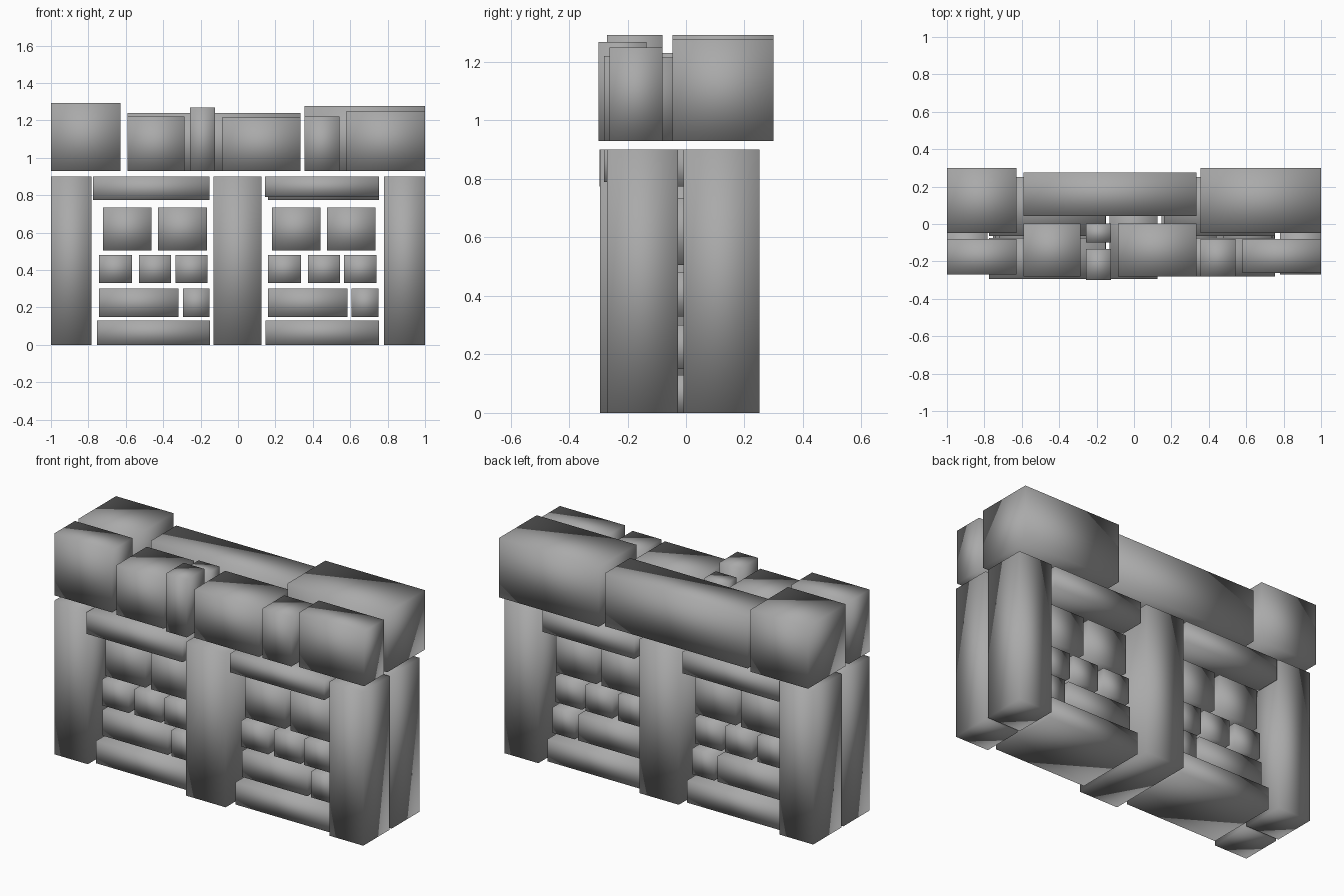
import bpy

if "Cube" in bpy.data.objects:
    bpy.data.objects.remove(bpy.data.objects["Cube"], do_unlink=True)

GREY = (0.4, 0.4, 0.4, 1)
stone = bpy.data.materials.new("stone_grey")
stone.use_nodes = True
stone.diffuse_color = GREY
stone.node_tree.nodes["Principled BSDF"].inputs["Base Color"].default_value = GREY


def block(name, xs, ys, zs):
    """Smooth shaded stone filling the given x, y and z ranges."""
    spans = (xs, ys, zs)
    bpy.ops.mesh.primitive_cube_add(size=1, location=[(a + b) / 2 for a, b in spans])
    ob = bpy.context.object
    ob.name = name
    ob.scale = [b - a for a, b in spans]
    bpy.ops.object.transform_apply(location=False, rotation=False, scale=True)
    bpy.ops.object.shade_smooth()
    ob.data.materials.append(stone)


# Paired end posts and one deep centre post
for side, xs in (("right", (-1, -0.783)), ("left", (0.78, 1))):
    block(side + "_front_post", xs, (-0.27, -0.027), (0, 0.9))
    block(side + "_back_post", xs, (-0.008, 0.252), (0, 0.9))
block("centre_post", (-0.13, 0.126), (-0.294, 0.252), (0, 0.9))

# Stones stacked in each opening: height range, depth range, x ranges
courses = [
    ("sill", (0, 0.13), (-0.235, 0.205), [(-0.755, -0.15)]),
    ("lower_stone", (0.15, 0.3), (-0.195, 0.16), [(-0.742, -0.317), (-0.295, -0.152)]),
    ("small_stone", (0.33, 0.48), (-0.2, 0.15),
     [(-0.742, -0.567), (-0.53, -0.357), (-0.335, -0.163)]),
    ("upper_stone", (0.505, 0.735), (-0.195, 0.15), [(-0.722, -0.462), (-0.428, -0.167)]),
]
for side, dx in (("right", 0), ("left", 0.903)):
    for name, zs, ys, ranges in courses:
        for x0, x1 in ranges:
            block(side + "_" + name, (x0 + dx, x1 + dx), ys, zs)

# Lintels over the openings
block("right_front_lintel", (-0.775, -0.152), (-0.295, -0.075), (0.775, 0.9))
block("left_front_lintel", (0.145, 0.755), (-0.28, -0.075), (0.79, 0.9))
block("right_back_lintel", (-0.775, -0.152), (-0.065, 0.25), (0.775, 0.9))
block("left_back_lintel", (0.16, 0.755), (-0.065, 0.25), (0.775, 0.9))

# Cap stones: x range, y range, top
caps = [
    ("right_back_cap", (-1, -0.627), (-0.047, 0.3), 1.293),
    ("middle_back_cap", (-0.592, 0.333), (0.042, 0.275), 1.24),
    ("left_back_cap", (0.355, 1), (-0.047, 0.3), 1.278),
    ("right_front_cap", (-1, -0.627), (-0.27, -0.08), 1.293),
    ("right_inner_cap", (-0.592, -0.285), (-0.28, 0.002), 1.22),
    ("narrow_front_cap", (-0.257, -0.122), (-0.3, -0.135), 1.268),
    ("narrow_back_cap", (-0.257, -0.122), (-0.1, 0.002), 1.23),
    ("centre_front_cap", (-0.085, 0.333), (-0.28, 0.002), 1.215),
    ("left_inner_cap", (0.355, 0.542), (-0.28, -0.08), 1.22),
    ("left_front_cap", (0.58, 1), (-0.262, -0.08), 1.25),
]
for name, xs, ys, top in caps:
    block(name, xs, ys, (0.93, top))
